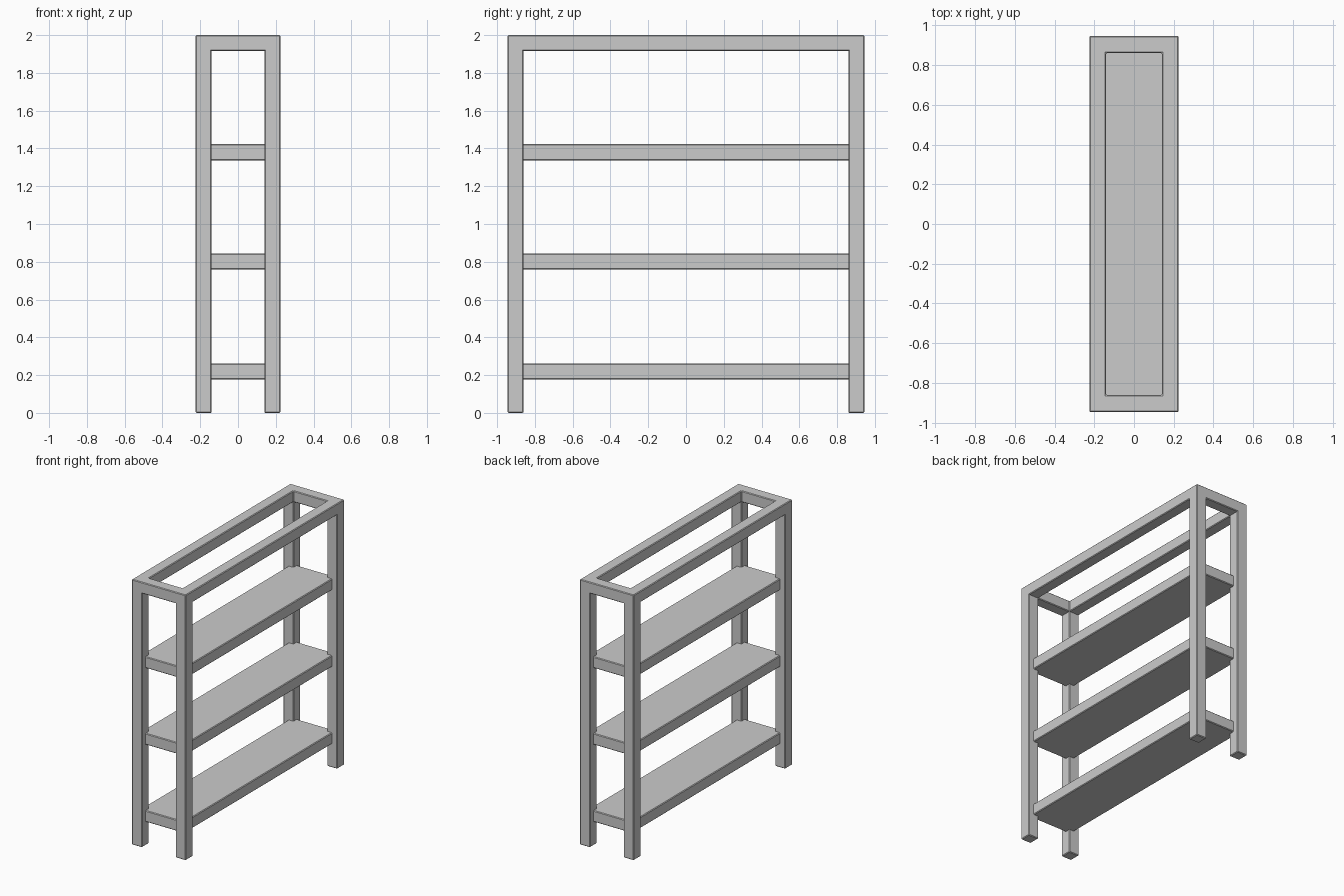
import bpy, bmesh

if "Cube" in bpy.data.objects:
    bpy.data.objects.remove(bpy.data.objects["Cube"])

BAR = 0.085                 # thickness of every bar and shelf
HX, HY, TOP = 0.225, 0.945, 2.0


def finish(name, bm):
    bmesh.ops.recalc_face_normals(bm, faces=bm.faces[:])
    mesh = bpy.data.meshes.new(name)
    bm.to_mesh(mesh)
    bm.free()
    obj = bpy.data.objects.new(name, mesh)
    bpy.context.collection.objects.link(obj)
    bevel = obj.modifiers.new("edge_softening", 'BEVEL')
    bevel.width = 0.005
    bevel.segments = 1
    bevel.limit_method = 'ANGLE'
    return obj


def extrude_down(bm, faces, depth):
    out = bmesh.ops.extrude_face_region(bm, geom=faces)["geom"]
    verts = [g for g in out if isinstance(g, bmesh.types.BMVert)]
    bmesh.ops.translate(bm, verts=verts, vec=(0, 0, -depth))
    return [g for g in out if isinstance(g, bmesh.types.BMFace)]


# Frame: flat ring thickened into top rails, corners drawn down into legs
bm = bmesh.new()
xs = (-HX, -HX + BAR, HX - BAR, HX)
ys = (-HY, -HY + BAR, HY - BAR, HY)
grid = [[bm.verts.new((x, y, TOP)) for y in ys] for x in xs]
ring = []
for i in range(3):
    for j in range(3):
        if (i, j) != (1, 1):
            ring.append(bm.faces.new((grid[i][j], grid[i + 1][j],
                                      grid[i + 1][j + 1], grid[i][j + 1])))
bm.verts.ensure_lookup_table()
for v in [v for v in bm.verts if not v.link_faces]:
    bm.verts.remove(v)
under = extrude_down(bm, ring, BAR)
corners = []
for f in under:
    c = f.calc_center_median()
    if abs(c.x) > HX - BAR and abs(c.y) > HY - BAR and abs(f.normal.z) > 0.5:
        corners.append(f)
extrude_down(bm, corners, TOP - BAR)
finish("frame", bm)

# Shelves: slabs reaching to the middle of the legs
for name, z in (("lower_shelf", 0.22), ("middle_shelf", 0.802), ("upper_shelf", 1.38)):
    bm = bmesh.new()
    bmesh.ops.create_cube(bm, size=1)
    bmesh.ops.scale(bm, verts=bm.verts, vec=(2 * HX - BAR, 2 * HY - BAR, BAR))
    finish(name, bm).location.z = z
